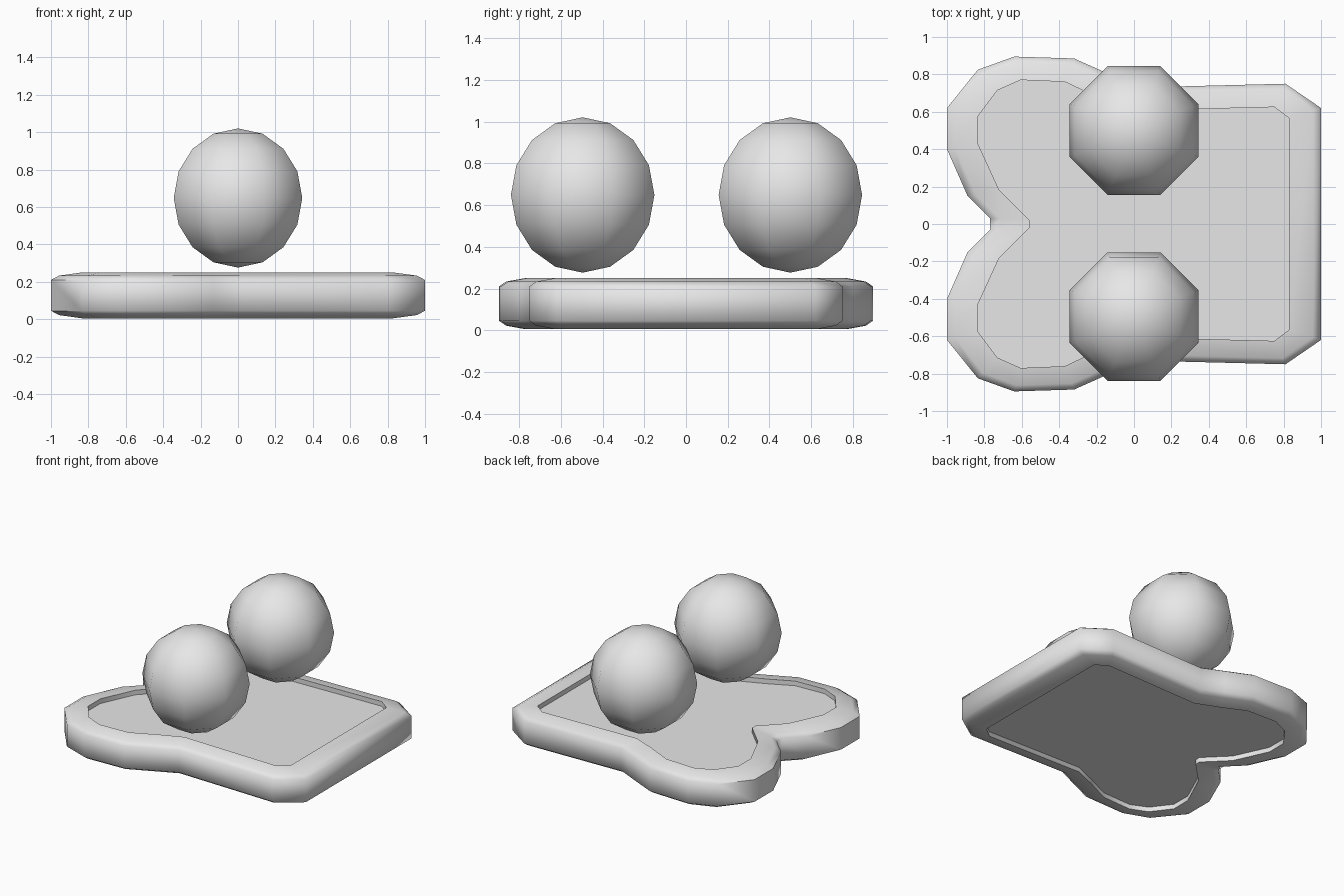
import bpy, bmesh, math

cube = bpy.data.objects.get("Cube")
if cube:
    bpy.data.objects.remove(cube, do_unlink=True)

# One plain grey for everything
grey = bpy.data.materials.new("light_grey")
grey.use_nodes = True
COLOUR = (0.8, 0.8, 0.8, 1)
grey.diffuse_color = COLOUR
grey.node_tree.nodes["Principled BSDF"].inputs["Base Color"].default_value = COLOUR


def make_object(name, bm, angle):
    bmesh.ops.recalc_face_normals(bm, faces=bm.faces)
    mesh = bpy.data.meshes.new(name)
    bm.to_mesh(mesh)
    bm.free()
    mesh.materials.append(grey)
    obj = bpy.data.objects.new(name, mesh)
    bpy.context.collection.objects.link(obj)
    bpy.ops.object.select_all(action='DESELECT')
    obj.select_set(True)
    bpy.context.view_layer.objects.active = obj
    bpy.ops.object.shade_smooth_by_angle(angle=math.radians(angle))
    return obj


def mirrored(half):
    return half + [(x, -y) for x, y in reversed(half)]


# Half outlines of the heart-shaped tray, from the notch round to the straight end
outer = mirrored([(-.77, .03), (-.89, .15), (-1, .40), (-1, .62), (-.835, .825), (-.64, .895),
                  (-.32, .885), (-.13, .80), (.02, .73), (.81, .75), (1, .62)])
inner = mirrored([(-.56, .02), (-.72, .18), (-.835, .43), (-.835, .575), (-.73, .715), (-.605, .77),
                  (-.37, .76), (-.19, .675), (-.02, .605), (.75, .625), (.83, .565)])

# Rings as (blend from outer to inner, height), from bottom panel to top panel
RINGS = [(1, .04), (1, .005), (.26, .022), (0, .045),
         (0, .21), (.26, .233), (1, .25), (1, .215)]

bm = bmesh.new()
loops = []
for t, z in RINGS:
    loops.append([bm.verts.new((a[0] + (b[0] - a[0]) * t, a[1] + (b[1] - a[1]) * t, z))
                  for a, b in zip(outer, inner)])
count = len(outer)
for low, high in zip(loops, loops[1:]):
    for i in range(count):
        j = (i + 1) % count
        bm.faces.new((low[i], low[j], high[j], high[i]))
bm.faces.new(loops[0])
bm.faces.new(loops[-1])
make_object("heart_tray", bm, 60)

# Two floating eight-sided balls
for name, y in (("back_ball", .5), ("front_ball", -.495)):
    bm = bmesh.new()
    bmesh.ops.create_uvsphere(bm, u_segments=8, v_segments=8, radius=.372)
    ball = make_object(name, bm, 180)
    ball.location = (0, y, .648)
    ball.rotation_euler.z = math.pi / 8
